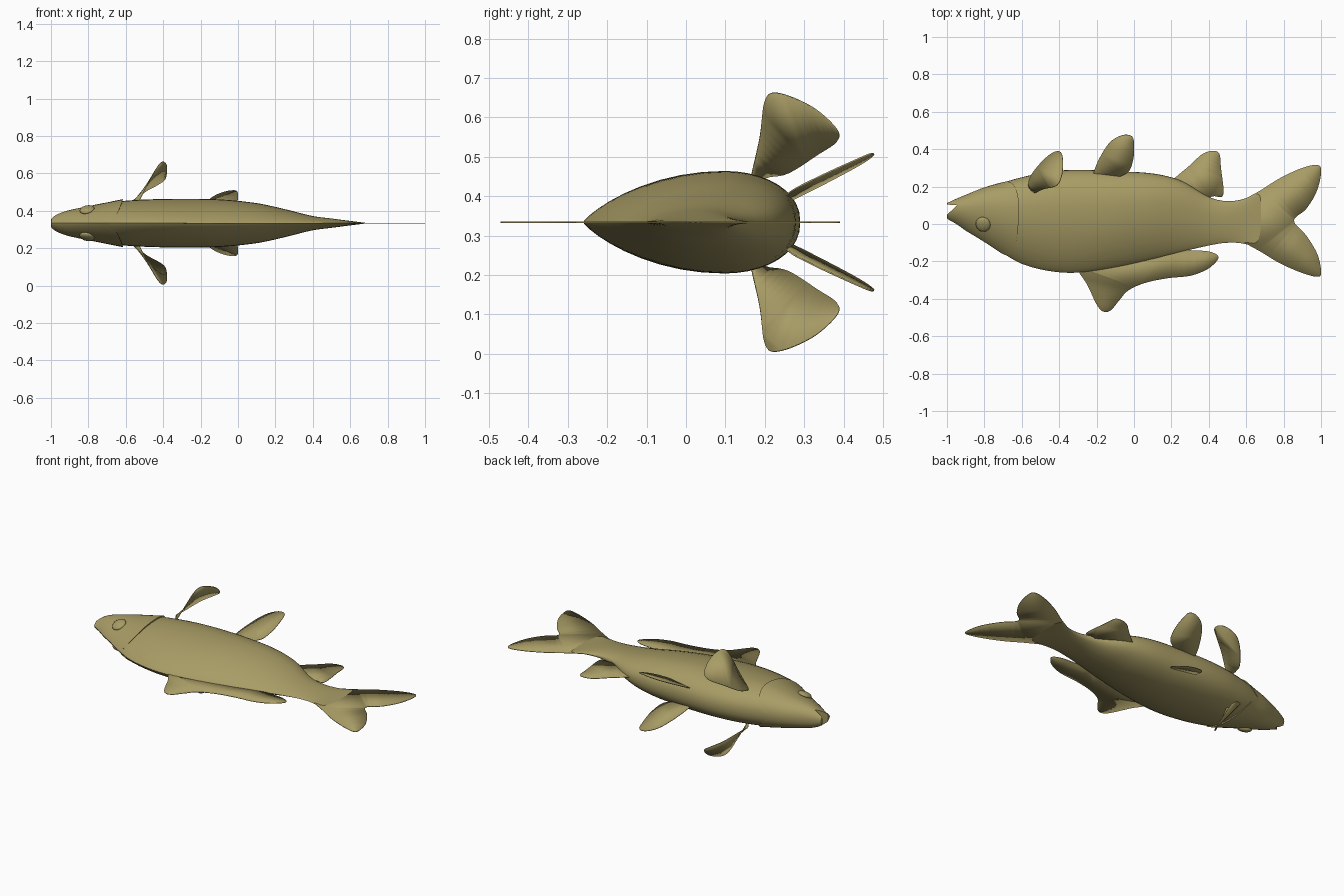
import bpy, bmesh, math
from mathutils import Vector, Matrix

if "Cube" in bpy.data.objects:
    bpy.data.objects.remove(bpy.data.objects["Cube"])

CZ = 0.334          # height of the fish's mid plane (it lies on its side)
SIDES = 40

olive = bpy.data.materials.new("olive")
olive.diffuse_color = (0.39, 0.33, 0.13, 1)
olive.use_nodes = True
olive.node_tree.nodes["Principled BSDF"].inputs["Base Color"].default_value = olive.diffuse_color

# stations along the body: x, belly y, back y, half thickness
BODY = [(-1.0, .112, .028, .032), (-.95, .135, .0, .054), (-.9, .156, -.035, .070),
        (-.8, .195, -.095, .090), (-.7, .222, -.157, .107), (-.6, .250, -.213, .120),
        (-.45, .280, -.252, .128), (-.3, .290, -.260, .130), (-.1, .282, -.232, .127),
        (.1, .270, -.188, .107), (.25, .232, -.150, .075), (.4, .145, -.115, .038),
        (.5, .122, -.100, .025), (.6, .138, -.108, .012), (.68, .180, -.145, .002)]


def station(x):
    """Smooth (cubic) lookup of belly, back and half thickness at x."""
    n = len(BODY)
    i = max(0, min(n - 2, sum(1 for b in BODY if b[0] <= x) - 1))
    a, b = BODY[i], BODY[i + 1]
    p, q = BODY[max(i - 1, 0)], BODY[min(i + 2, n - 1)]
    h = b[0] - a[0]
    t = (x - a[0]) / h
    out = []
    for k in (1, 2, 3):
        m0 = (b[k] - p[k]) / (b[0] - p[0]) * h
        m1 = (q[k] - a[k]) / (q[0] - a[0]) * h
        out.append((2*t**3 - 3*t*t + 1) * a[k] + (t**3 - 2*t*t + t) * m0
                   + (3*t*t - 2*t**3) * b[k] + (t**3 - t*t) * m1)
    return out


def skin(x, ang, sy=1.0, sz=1.0):
    """Point on the body: round belly (+y), keeled back (-y)."""
    belly, back, half = station(x)
    mid = back + 0.65 * (belly - back)
    c, s = math.cos(ang), math.sin(ang)
    y = mid + s * sy * ((belly - mid) if s > 0 else (mid - back))
    z = half * sz * abs(c) ** (0.9 if s > 0 else 1.65)
    return Vector((x, y, math.copysign(z, c)))


def finish(name, bm, smooth=None, mirror=False, thick=0):
    bmesh.ops.recalc_face_normals(bm, faces=bm.faces)
    me = bpy.data.meshes.new(name)
    bm.to_mesh(me)
    bm.free()
    me.materials.append(olive)
    ob = bpy.data.objects.new(name, me)
    ob.location.z = CZ
    bpy.context.collection.objects.link(ob)
    if smooth:
        bpy.ops.object.select_all(action='DESELECT')
        ob.select_set(True)
        bpy.context.view_layer.objects.active = ob
        bpy.ops.object.shade_smooth_by_angle(angle=math.radians(smooth))
    if thick:
        m = ob.modifiers.new("thickness", 'SOLIDIFY')
        m.thickness, m.offset = thick, 0
    if mirror:
        m = ob.modifiers.new("other_side", 'MIRROR')
        m.use_axis = (False, False, True)
        m.use_mirror_merge = False
    return ob


def loft(name, rings):
    bm = bmesh.new()
    vs = [[bm.verts.new(p) for p in r] for r in rings]
    n = len(rings[0])
    for a, b in zip(vs, vs[1:]):
        for j in range(n):
            bm.faces.new((a[j], a[(j + 1) % n], b[(j + 1) % n], b[j]))
    bm.faces.new(vs[0])
    bm.faces.new(vs[-1])
    return finish(name, bm, 35)


def fin(name, pts, mirror=False, steps=5):
    """Thin blade with a smooth outline; the root line stays straight."""
    P = [Vector(p) if len(p) == 3 else Vector((*p, 0)) for p in pts]
    P = [P[0]] + P + [P[-1]]
    outline = []
    for a, b, c, d in zip(P, P[1:], P[2:], P[3:]):
        for k in range(steps):
            t = k / steps
            outline.append(0.5 * (2*b + (c - a)*t + (2*a - 5*b + 4*c - d)*t*t
                                  + (3*b - a - 3*c + d)*t**3))
    outline.append(P[-1])
    bm = bmesh.new()
    f = bm.faces.new([bm.verts.new(p) for p in outline])
    bmesh.ops.triangulate(bm, faces=[f])
    return finish(name, bm, 40, mirror, 0.004)


angles = [2 * math.pi * j / SIDES for j in range(SIDES)]

# body, starting inside the head
loft("body", [[skin(-.8 + 1.48 * i / 44, a, .99 if i < 2 else 1, .97 if i < 2 else 1)
               for a in angles] for i in range(45)])

# head with the gill covers flaring at their curved rear edge
def gill_x(a):
    return -.715 + .1 * abs(math.cos(a)) ** .7

rings = []
for i in range(23):
    s = i / 22
    rings.append([skin(-.998 + s * (gill_x(a) + .998), a, 1 + .02 * s**3, 1 + .08 * s**3)
                  for a in angles])
rings.insert(0, [skin(-1.0, a, .8, .75) for a in angles])
rings.append([skin(gill_x(a) - .004, a, .95, .93) for a in angles])
head = loft("head", rings)

# mouth notch
bm = bmesh.new()
wedge = bm.faces.new([bm.verts.new((x, y, -.2)) for x, y in
                      ((-1.03, .106), (-.945, .1), (-1.03, .022))])
top = bmesh.ops.extrude_face_region(bm, geom=[wedge])
bmesh.ops.translate(bm, vec=(0, 0, .4),
                    verts=[v for v in top["geom"] if isinstance(v, bmesh.types.BMVert)])
cutter = finish("mouth_cutter", bm)
cutter.hide_render = True
cutter.hide_set(True)
cut = head.modifiers.new("mouth", 'BOOLEAN')
cut.operation, cut.object, cut.solver = 'DIFFERENCE', cutter, 'EXACT'

# eyes
bm = bmesh.new()
tilt = Vector((0, 0, 1)).rotation_difference(Vector((-.2, -.45, 1))).to_matrix().to_4x4()
bmesh.ops.create_uvsphere(bm, u_segments=28, v_segments=14, radius=1,
                          matrix=Matrix.Translation((-.807, -.002, .072)) @ tilt
                          @ Matrix.Diagonal((.04, .042, .017, 1)))
finish("eyes", bm, 60, True)

# forked tail fin
fin("tail_fin", [(.55, .10), (.6, .137), (.68, .182), (.78, .245), (.9, .3), (.985, .315),
                 (1.0, .27), (.975, .17), (.92, .08), (.855, .018), (.92, -.06), (.98, -.16),
                 (1.0, -.25), (.985, -.282), (.9, -.262), (.78, -.21), (.68, -.15),
                 (.6, -.106), (.55, -.08)])

# back fin
fin("dorsal_fin", [(-.31, -.22), (-.29, -.265), (-.25, -.325), (-.2, -.43), (-.165, -.468),
                   (-.125, -.462), (-.08, -.41), (-.03, -.355), (.06, -.315), (.18, -.29),
                   (.3, -.277), (.39, -.243), (.445, -.195), (.445, -.165), (.39, -.145),
                   (.3, -.14), (.2, -.12)])

# anal fin
fin("anal_fin", [(.18, .2), (.215, .243), (.3, .315), (.36, .37), (.41, .39), (.455, .378),
                 (.465, .3), (.477, .155), (.42, .148), (.37, .12)])

# paired pelvic fins, leaning outwards
pelvic = [(-.2, .235), (-.215, .275), (-.18, .36), (-.125, .44), (-.06, .475), (-.01, .467),
          (.0, .42), (-.003, .35), (-.025, .285), (-.065, .258), (-.12, .235)]
fin("pelvic_fins", [(x, y, .068 + (y - .26) * .45 + (x + .1) * .13) for x, y in pelvic], True)

# paired pectoral fins, spreading out sideways
fin("pectoral_fins", [(-.55, .18, .105), (-.565, .205, .115), (-.55, .26, .125),
                      (-.49, .335, .172), (-.43, .383, .205), (-.39, .382, .235),
                      (-.38, .33, .285), (-.385, .265, .318), (-.405, .215, .327),
                      (-.435, .197, .295), (-.48, .187, .215), (-.525, .168, .125),
                      (-.535, .165, .1)], True)
